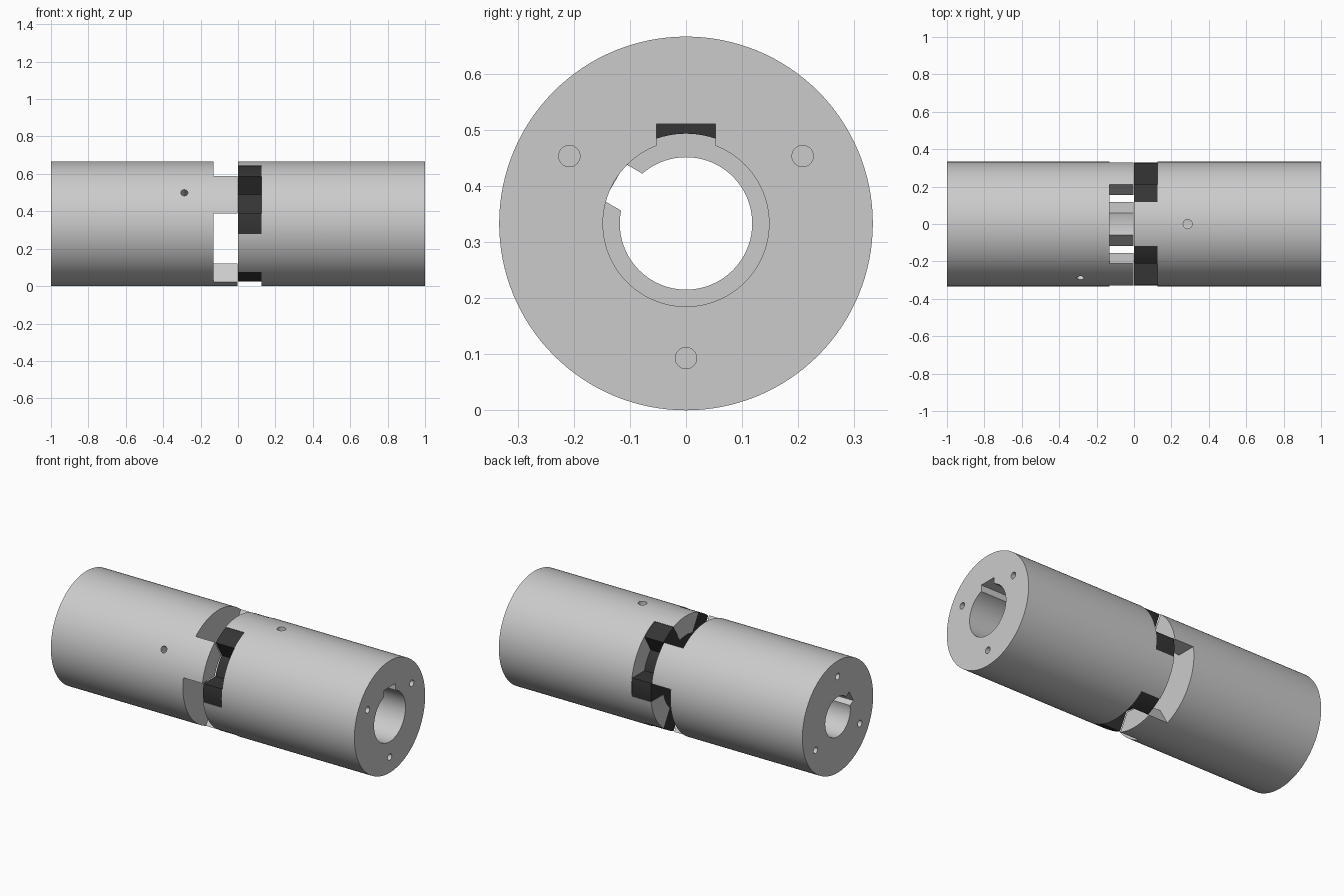
import bpy, bmesh
from math import radians, sin, cos, asin, pi
from mathutils import Matrix, Vector

if "Cube" in bpy.data.objects:
    bpy.data.objects.remove(bpy.data.objects["Cube"])

R = 0.333        # outer radius, also axis height
HUB = 0.22       # inner radius of the jaws
OFF = 0.055      # half width of a spider arm
AXIS = Matrix.Translation((0, 0, R))


def arc(r, a0=0.0, a1=2 * pi, n=96, closed=False):
    d = n - 1 if closed else n
    return [(r * cos(a0 + (a1 - a0) * i / d), r * sin(a0 + (a1 - a0) * i / d)) for i in range(n)]


def spin(pts, deg, shift=(0, 0)):
    c, s = cos(radians(deg)), sin(radians(deg))
    return [((u + shift[0]) * c - (v + shift[1]) * s,
             (u + shift[0]) * s + (v + shift[1]) * c) for u, v in pts]


def prism(name, pts, x0, x1, matrix=AXIS):
    """Extrude a (y, z) outline along x."""
    bm = bmesh.new()
    f = bm.faces.new([bm.verts.new((x0, u, v)) for u, v in pts])
    ext = bmesh.ops.extrude_face_region(bm, geom=[f])
    moved = [g for g in ext["geom"] if isinstance(g, bmesh.types.BMVert)]
    bmesh.ops.translate(bm, verts=moved, vec=(x1 - x0, 0, 0))
    bmesh.ops.recalc_face_normals(bm, faces=bm.faces[:])
    me = bpy.data.meshes.new(name)
    bm.to_mesh(me)
    bm.free()
    me.transform(matrix)
    ob = bpy.data.objects.new(name, me)
    bpy.context.collection.objects.link(ob)
    return ob


def cut(ob, cutters):
    bpy.context.view_layer.objects.active = ob
    for c in cutters:
        c.hide_render = True
        m = ob.modifiers.new("cut", 'BOOLEAN')
        m.operation, m.solver, m.object = 'DIFFERENCE', 'EXACT', c
        bpy.ops.object.modifier_apply(modifier=m.name)
        bpy.data.objects.remove(c)


def smooth(ob):
    bpy.ops.object.select_all(action='DESELECT')
    ob.select_set(True)
    bpy.context.view_layer.objects.active = ob
    bpy.ops.object.shade_smooth_by_angle(angle=radians(25))


def hub(name, end, jaw_tip, jaw_root, key, bore, key_w, key_d, screw_r, notches):
    side = 1 if end > 0 else -1
    ob = prism(name, arc(R, n=128), jaw_tip, end)
    over = jaw_tip - side * 0.1
    # jaw recess and the three wedge notches
    cutters = [prism("recess", arc(HUB), over, jaw_root)]
    wedge = [(-2 * OFF, 0), (0.6, -(0.6 + 2 * OFF) * 0.57735), (0.6, (0.6 + 2 * OFF) * 0.57735)]
    cutters += [prism("notch", spin(wedge, a), over, jaw_root) for a in notches]
    # bore and keyway
    past = end + side * 0.1
    w = key_w / 2
    cutters.append(prism("bore", arc(bore), over, past))
    cutters.append(prism("keyway", spin([(0, -w), (key_d, -w), (key_d, w), (0, w)], key), over, past))
    # blind holes in the end face
    cutters += [prism("end_hole", spin(arc(0.019, n=32), a, (0.24, 0)), end - side * 0.2, past)
                for a in notches]
    # radial set screw hole above the keyway
    m = (Matrix.Translation((side * 0.287, 0, R)) @ Matrix.Rotation(radians(key - 90), 4, 'X')
         @ Matrix.Rotation(-pi / 2, 4, 'Y'))
    cutters.append(prism("screw_hole", arc(screw_r, n=32), 0.05, 0.5, m))
    cut(ob, cutters)
    smooth(ob)


# Two coupling halves, turned 60 degrees to each other
hub("left_hub", -1, -0.004, -0.13, 150, 0.118, 0.076, 0.147, 0.019, (90, 210, 330))
hub("right_hub", 1, 0.0, 0.126, 90, 0.148, 0.105, 0.177, 0.024, (30, 150, 270))

# Six-armed elastic spider seated in the right half
outline = []
tip, root = asin(OFF / 0.33), asin(OFF / HUB)
for k in range(6):
    a = k * pi / 3
    outline += arc(0.33, a - tip, a + tip, 10, True)
    outline += arc(HUB - 0.001, a + root, a + pi / 3 - root, 10, True)
spider = prism("spider", outline, 0.001, 0.125)
cut(spider, [prism("spider_bore", arc(0.16), -0.1, 0.3)])
smooth(spider)
rubber = bpy.data.materials.new("rubber")
rubber.diffuse_color = (0.035, 0.035, 0.035, 1)
rubber.use_nodes = True
rubber.node_tree.nodes["Principled BSDF"].inputs["Base Color"].default_value = rubber.diffuse_color
spider.data.materials.clear()
spider.data.materials.append(rubber)
